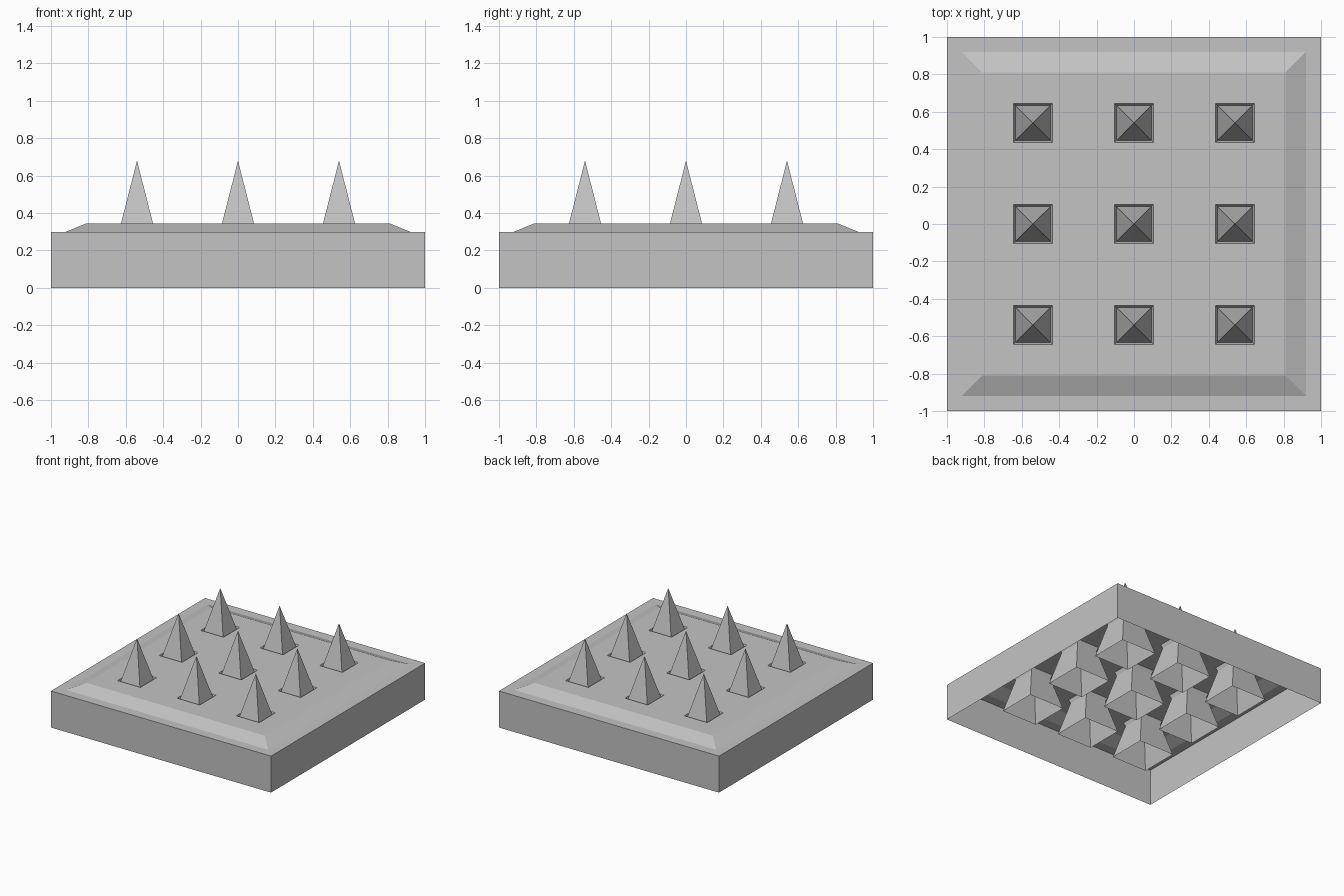
import bpy
import bmesh

if "Cube" in bpy.data.objects:
    bpy.data.objects.remove(bpy.data.objects["Cube"], do_unlink=True)

grey = bpy.data.materials.new("plain_grey")
grey.use_nodes = True
grey.diffuse_color = (0.55, 0.55, 0.55, 1)
grey.node_tree.nodes["Principled BSDF"].inputs["Base Color"].default_value = grey.diffuse_color

SPACING = 0.54
HOLE, HOLE_LOW = 0.104, 0.088
RIM_Z, TOP_Z, TOP_HALF = 0.30, 0.345, 0.81
CENTRES = (-SPACING, 0, SPACING)


def square(bm, half, z, cx=0, cy=0):
    """Anticlockwise square ring of vertices."""
    return [bm.verts.new((cx + sx * half, cy + sy * half, z))
            for sx, sy in ((-1, -1), (1, -1), (1, 1), (-1, 1))]


def bridge(bm, low, high):
    """Outward-facing walls from a low ring to a high ring."""
    for i in range(4):
        j = (i + 1) % 4
        bm.faces.new((low[i], low[j], high[j], high[i]))


def finish(bm, name):
    bmesh.ops.remove_doubles(bm, verts=bm.verts, dist=0.0001)
    mesh = bpy.data.meshes.new(name)
    bm.to_mesh(mesh)
    bm.free()
    mesh.materials.append(grey)
    obj = bpy.data.objects.new(name, mesh)
    bpy.context.collection.objects.link(obj)
    return obj


# Hollow base: walls, flat rim and sloped border, open underneath
bm = bmesh.new()
rings = [square(bm, half, z) for half, z in
         ((1, 0), (1, RIM_Z), (0.92, RIM_Z), (TOP_HALF, TOP_Z))]
for low, high in zip(rings, rings[1:]):
    bridge(bm, low, high)

# Raised top: a grid with the spike holes left out
lines = [-TOP_HALF] + [c + s * HOLE for c in CENTRES for s in (-1, 1)] + [TOP_HALF]
grid = [[bm.verts.new((x, y, TOP_Z)) for y in lines] for x in lines]
for i in range(len(lines) - 1):
    for j in range(len(lines) - 1):
        if i % 2 and j % 2:
            continue
        bm.faces.new((grid[i][j], grid[i + 1][j], grid[i + 1][j + 1], grid[i][j + 1]))

# Tapered collars inside the holes
for cx in CENTRES:
    for cy in CENTRES:
        bridge(bm, square(bm, HOLE, TOP_Z, cx, cy), square(bm, HOLE_LOW, RIM_Z, cx, cy))
finish(bm, "base_plate")

# Hollow four-sided spikes rising through the holes
for row, cy in enumerate(CENTRES):
    for col, cx in enumerate(CENTRES):
        bm = bmesh.new()
        foot = square(bm, 0.16, 0.052, cx, cy)
        tip = bm.verts.new((cx, cy, 0.68))
        for i in range(4):
            bm.faces.new((foot[i], foot[(i + 1) % 4], tip))
        finish(bm, f"spike_{row + 1}_{col + 1}")
